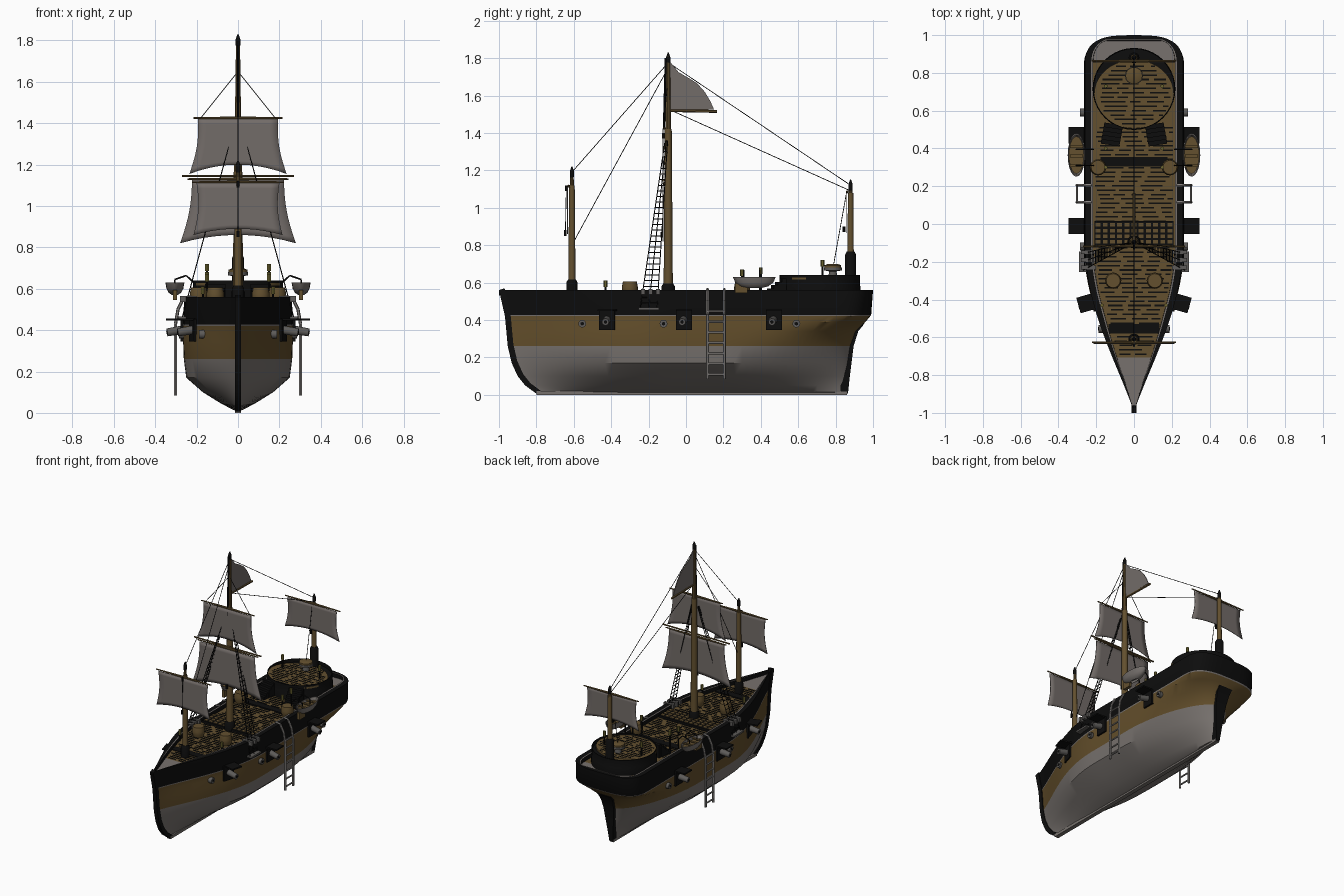
import bpy, bmesh, math, random
from mathutils import Vector, Matrix

random.seed(4)
if "Cube" in bpy.data.objects:
    bpy.data.objects.remove(bpy.data.objects["Cube"])

def material(name, r, g, b):
    m = bpy.data.materials.new(name)
    m.use_nodes = True
    m.diffuse_color = m.node_tree.nodes["Principled BSDF"].inputs["Base Color"].default_value = (r, g, b, 1)
    return m

BLACK = material("black paint", .004, .004, .004)
OCHRE = material("ochre hull", .125, .077, .024)
PALE = material("pale hull", .185, .167, .155)
WOOD = material("deck wood", .125, .08, .028)
SAIL = material("sail cloth", .17, .15, .14)
METAL = material("grey metal", .11, .105, .1)
LADDER = material("light metal", .25, .235, .225)
BRASS = material("brass", .15, .13, .03)
DECK = .53

def finish(name, bm, *mats):
    me = bpy.data.meshes.new(name)
    bm.to_mesh(me)
    bm.free()
    for m in mats:
        me.materials.append(m)
    ob = bpy.data.objects.new(name, me)
    bpy.context.collection.objects.link(ob)
    return ob

def boxes(name, items, mat, yaw=0):
    bm = bmesh.new()
    for loc, size in items:
        mtx = Matrix.Translation(loc) @ Matrix.Rotation(yaw, 4, 'Z') @ Matrix.Diagonal((*size, 1))
        bmesh.ops.create_cube(bm, size=1, matrix=mtx)
    finish(name, bm, mat)

def rods(name, pairs, r, mat, r2=None, seg=6):
    bm = bmesh.new()
    for a, b in pairs:
        a, b = Vector(a), Vector(b)
        mtx = Matrix.Translation((a + b) / 2) @ (b - a).to_track_quat('Z', 'Y').to_matrix().to_4x4()
        bmesh.ops.create_cone(bm, cap_ends=True, segments=seg, radius1=r, radius2=r2 or r,
                              depth=(b - a).length, matrix=mtx)
    finish(name, bm, mat)

def path(pts):
    return list(zip(pts[:-1], pts[1:]))

def lathe(name, profile, loc, mat, seg=16, sx=1, sy=1):
    bm = bmesh.new()
    angles = [2 * math.pi * i / seg for i in range(seg)]
    rings = [[bm.verts.new((loc[0] + r * sx * math.cos(a), loc[1] + r * sy * math.sin(a), loc[2] + z))
              for a in angles] for r, z in profile]
    for lo, hi in path(rings):
        for i in range(seg):
            bm.faces.new((lo[i - 1], lo[i], hi[i], hi[i - 1]))
    bm.faces.new(rings[-1])
    finish(name, bm, mat)

def slab(name, pts, low, mat, flare=0):
    # side profile made solid, its thickness growing with height by flare
    bm = bmesh.new()
    a, b = [[bm.verts.new((s * (low + flare * z) / 2, y, z)) for y, z in pts] for s in (-1, 1)]
    bm.faces.new(a)
    bm.faces.new(b)
    for i in range(len(pts)):
        bm.faces.new((a[i - 1], a[i], b[i], b[i - 1]))
    bmesh.ops.recalc_face_normals(bm, faces=bm.faces)
    finish(name, bm, mat)

# Hull levels: height, bow y, stern y, half breadth, stern taper length, stern exponent
LEVELS = [(.015, -.8, .86, .025, .1, 2), (.05, -.86, .865, .09, .35, 1.5), (.1, -.9, .87, .17, .4, 1.5),
          (.17, -.93, .88, .25, .4, 1.6), (.26, -.95, .89, .262, .35, 1.8), (.34, -.955, .915, .265, .25, 2),
          (.39, -.96, .96, .265, .14, 2.4), (.42, -.965, .985, .265, .09, 3), (.427, -.967, .99, .266, .09, 3),
          (.56, -1, 1, .26, .085, 3)]

def half(level, y):
    z, yb, ys, w, s, p = level
    t = min(max((y - yb) / (ys - yb), 0), 1)
    v = min((1 - t) / s, 1)
    return w * math.sin(math.pi / 2 * min(t / .45, 1)) ** 1.15 * max(1 - (1 - v) ** p, 0) ** (1 / p)

def inset(x, gap):
    return x - min(gap, gap * 5 * x)

def deck_half(y):
    return inset(half(LEVELS[-1], y), .043)

# Hull, bulwark and deck as one mirrored skin
N = 60
rows = []
for lv in LEVELS:
    ys = [lv[1] + (1 - math.cos(math.pi * i / N)) / 2 * (lv[2] - lv[1]) for i in range(N + 1)]
    rows.append([(half(lv, y), y, lv[0]) for y in ys])
rim = rows[-1]
for gap, z in ((.033, .56), (.042, .56), (.043, DECK)):
    rows.append([(inset(x, gap), min(y, 1 - gap * .7), z) for x, y, _ in rim])
rows.insert(0, [(0, y, .008) for x, y, z in rows[0]])
rows.append([(0, y, DECK) for x, y, z in rows[-1]])
bm = bmesh.new()
grid = [[bm.verts.new(p) for p in row] for row in rows]
# pale bottom, ochre side, pale strake, black bulwark and rail, pale inner edge, deck
row_mats = [2, 2, 2, 2, 2, 1, 1, 1, 2, 0, 0, 2, 0, 3]
for k, (lo, hi) in enumerate(path(grid)):
    for i in range(N):
        f = bm.faces.new((lo[i], lo[i + 1], hi[i + 1], hi[i]))
        f.material_index = 2 if k == 13 and not -.72 < f.calc_center_median().y < .86 else row_mats[k]
bmesh.ops.remove_doubles(bm, verts=bm.verts, dist=1e-5)
finish("hull", bm, BLACK, OCHRE, PALE, WOOD).modifiers.new("Mirror", 'MIRROR')
# Stem, rudder and keel
stem = [(-1, .56), (-.968, .42), (-.953, .26), (-.932, .17), (-.9, .1), (-.86, .05), (-.8, .006)]
slab("stem", stem + [(y + .03, z + .01) for y, z in reversed(stem)], .028, BLACK)
post = [(.866, .006), (.876, .1), (.886, .18), (.896, .26), (.921, .34), (.95, .375)]
slab("rudder", post + [(y - .045, z) for y, z in reversed(post)], .026, BLACK, .22)
boxes("keel", [((0, .03, .01), (.03, 1.66, .02))], PALE)

def seams(name, y, y1, z, width):
    items = []
    while y < y1:
        w = width(y) - .01
        x = -w + random.uniform(0, .03)
        while x < w - .02:
            n = min(random.uniform(.05, .13), w - x)
            items.append(((x + n / 2, y, z), (n, .008, .004)))
            x += n + random.uniform(.015, .04)
        y += .0235
    boxes(name, items, BLACK)

# Deck planking, dark bands and gratings
seams("deck_seams", -.69, .52, DECK + .001, deck_half)
boxes("deck_bands", [((0, y, DECK + .002), (2 * deck_half(y) - w, .05, .006)) for y, w in ((-.555, 0), (.33, .08))], BLACK)
boxes("grating_frame", [((0, -.05, DECK + .008), (.42, .13, .016))], BLACK)
boxes("grating_cells", [((-.19 + .038 * i, -.095 + .03 * j, DECK + .017), (.026, .018, .006))
                        for i in range(11) for j in range(4)], WOOD)
# Round raised stern deck with capstan
lathe("stern_deck_wall", [(1.01, 0), (1.01, .05), (1, .055), (1, .11), (.98, .11), (.98, .085)],
      (0, .715, DECK), BLACK, 40, .217, .215)
lathe("stern_deck", [(1, .085), (1, .098)], (0, .688, DECK), WOOD, 40, .211, .182)
seams("stern_deck_seams", .53, .86, DECK + .098, lambda y: .205 * math.sqrt(max(1 - ((y - .688) / .182) ** 2, .01)))
lathe("capstan_drum", [(.025, 0), (.02, .04), (.048, .045), (.048, .06)], (0, .785, DECK + .09), METAL)
lathe("capstan_head", [(.045, 0), (.045, .012), (.03, .018)], (0, .785, DECK + .15), WOOD)
# Masts
for name, y, ztop, r, base, step in (("fore_mast", -.61, 1.22, .02, .07, 1.12), ("main_mast", -.095, 1.83, .025, .05, 1.42),
                                     ("stern_mast", .88, 1.15, .019, .22, 1.08)):
    rods(name, [((0, y, DECK), (0, y, step))], r, WOOD, r * .75, 12)
    rods(name + "_top", [((0, y, step - .05), (0, y, ztop - .02))], r * .65, WOOD, r * .4, 10)
    lathe(name + "_base", [(r + .01, 0), (r + .01, base), (r + .002, base + .015)], (0, y, DECK), BLACK, 12)
    lathe(name + "_truck", [(.009, 0), (.012, .01), (.012, .035), (.003, .06)], (0, y, ztop - .06), BLACK, 10)
rods("main_mast_hoist", [((0, -.118, 1.42), (0, -.108, 1.8))], .006, BLACK)

def sail(name, y, ztop, zbot, wtop, wbot, arch):
    bm = bmesh.new()
    n = 10
    us = [2 * i / n - 1 for i in range(n + 1)]
    g = []
    for v in (j / n for j in range(n + 1)):
        w = wtop + (wbot - wtop) * v - .015 * math.sin(math.pi * v)
        g.append([bm.verts.new((w * u, y, ztop + (zbot - ztop) * v + arch * v * v * (1 - u * u))) for u in us])
    for a, b in path(g):
        for i in range(n):
            bm.faces.new((a[i], b[i], b[i + 1], a[i + 1]))
    finish(name, bm, SAIL).modifiers.new("Solidify", 'SOLIDIFY').thickness = .004
    yard = [((s * (wtop + .022), y + .008, ztop + .005), (0, y + .008, ztop + .005)) for s in (-1, 1)]
    rods(name + "_yard", yard, .004, WOOD, .008, 8)

sail("fore_sail", -.635, 1.11, .86, .2, .215, .03)
sail("main_lower_sail", -.125, 1.125, .82, .222, .28, .04)
sail("main_upper_sail", -.125, 1.42, 1.155, .193, .235, .045)
sail("stern_sail", .855, 1.08, .865, .2, .22, .03)
rods("main_spreader", [((-.27, -.12, 1.145), (.27, -.12, 1.145))], .006, WOOD)
slab("flag_sail", [(-.085, 1.78), (-.04, 1.725), (.02, 1.69), (.06, 1.665), (.1, 1.62), (.13, 1.57),
                   (.15, 1.525), (-.085, 1.525)], .005, SAIL)
rods("flag_boom", [((0, -.1, 1.52), (0, .165, 1.515))], .008, WOOD)
# Standing rigging
rods("stays", [((0, -.1, 1.77), (0, -.61, 1.19)), ((0, -.1, 1.74), (0, -.61, .8)), ((0, -.1, 1.78), (0, .88, 1.12)),
               ((0, -.1, 1.53), (0, .88, 1.09)), ((0, .86, 1.09), (0, .79, .7)), ((0, -.64, 1.1), (0, -.645, .86))]
     + [((0, -.1, 1.65), (s * .18, -.12, 1.425)) for s in (-1, 1)], .002, BLACK)
blocks = ((-.64, 1.09), (-.645, .85), (.845, .87), (-.12, 1.37), (-.13, .84))
rods("hanging_blocks", [((0, y, z), (0, y, z + .03)) for y, z in blocks], .007, BLACK)

for s, side in ((1, "left_"), (-1, "right_")):
    # Shrouds with rungs, and their platform
    lines = [(Vector((s * .27, y, .46)), Vector((s * .025, -.105 + (y + .2) * .15, 1.36))) for y in (-.245, -.2, -.155)]
    rungs = [[a.lerp(b, i / 30) for a, b in (lines[0], lines[2])] for i in range(1, 29)]
    rods(side + "shrouds", lines + rungs, .0026, BLACK)
    boxes(side + "shroud_platform", [((s * .265, -.2, .46), (.05, .11, .012))], METAL)
    boxes(side + "shroud_deadeyes", [((s * .24, y, .55), (.08, .02, .03)) for y in (-.23, -.19, -.15)], METAL)
    # Gun ports with lids and cannon
    for n, y in enumerate((-.42, -.01, .47)):
        x = half(LEVELS[7], y)
        boxes(f"{side}port_and_lid_{n}", [((s * x, y, .4), (.024, .085, .11)), ((s * (x + .04), y, .452), (.085, .085, .01))],
              BLACK, -s * .28 if n == 0 else 0)
        rods(f"{side}cannon_{n}", [((s * (x - .02), y, .405), (s * (x + .078), y - .011, .389))], .022, METAL, .019, 12)
        rods(f"{side}bore_{n}", [((s * x, y, .402), (s * (x + .08), y - .011, .389))], .01, BLACK)
    # Small round scuttles
    spots = [(s * half(LEVELS[6], y), y) for y in (-.555, -.12, .59)]
    rods(side + "scuttles", [((x - s * .01, y, .38), (x + s * .02, y, .38)) for x, y in spots], .021, METAL, seg=12)
    rods(side + "scuttle_holes", [((x, y, .38), (x + s * .022, y, .38)) for x, y in spots], .01, BLACK)
    # Boarding ladder hooked over the rail
    rails = [pair for y in (.115, .205) for pair in path(
        [(s * .302, y, .085), (s * .302, y, .43), (s * .29, y, .5), (s * .265, y, .553), (s * .225, y, .563)])]
    rods(side + "ladder_rails", rails, .008, LADDER)
    steps = [.11 + .056 * i for i in range(7)]
    rods(side + "ladder_rungs", [((s * .302, .115, z), (s * .302, .205, z)) for z in steps], .006, LADDER)
    # Boat on davits
    at = (s * .305, .365, .57)
    lathe(side + "boat", [(.3, 0), (.65, .01), (.88, .03), (1, .06), (.94, .06), (.84, .036)], at, PALE, 20, .046, .115)
    lathe(side + "boat_floor", [(.86, .037), (.86, .04)], at, WOOD, 20, .046, .115)
    boxes(side + "boat_seats", [((s * .305, y, .622), (.07, .015, .006)) for y in (.31, .36, .41)], WOOD)
    boxes(side + "boat_rudder", [((s * .305, .295, .57), (.02, .065, .05))], WOOD)
    arms = [pair for y in (.31, .395) for pair in path(
        [(s * .215, y, DECK), (s * .215, y, .63), (s * .25, y, .664), (s * .305, y, .645), (s * .305, y, .61)])]
    rods(side + "davits", arms, .004, BLACK)
    # Barrels, brass posts and stairs
    for n, (x, y) in enumerate(((.19, .3), (.11, -.3))):
        lathe(f"{side}barrel_{n}", [(.034, 0), (.042, .025), (.043, .045), (.037, .075)], (s * x, y, DECK), WOOD)
    posts = ((.15, .3, .66), (.15, .4, .67), (.15, .73, .71), (.17, -.43, .6))
    rods(side + "posts", [((s * x, y, DECK), (s * x, y, z)) for x, y, z in posts], .006, BLACK)
    rods(side + "post_caps", [((s * x, y, z - .025), (s * x, y, z + .01)) for x, y, z in posts], .01, BRASS)
    boxes(side + "stairs", [((s * (.125 - .004 * i), .43 + .022 * i, DECK + .01 + .009 * i), (.1, .024, .02 + .018 * i))
                            for i in range(5)], BLACK, s * .15)

# Smooth rounded parts, keeping hard edges
for ob in bpy.context.collection.objects:
    ob.select_set(ob.type == 'MESH')
bpy.context.view_layer.objects.active = bpy.data.objects["hull"]
bpy.ops.object.shade_smooth_by_angle(angle=math.radians(35))
